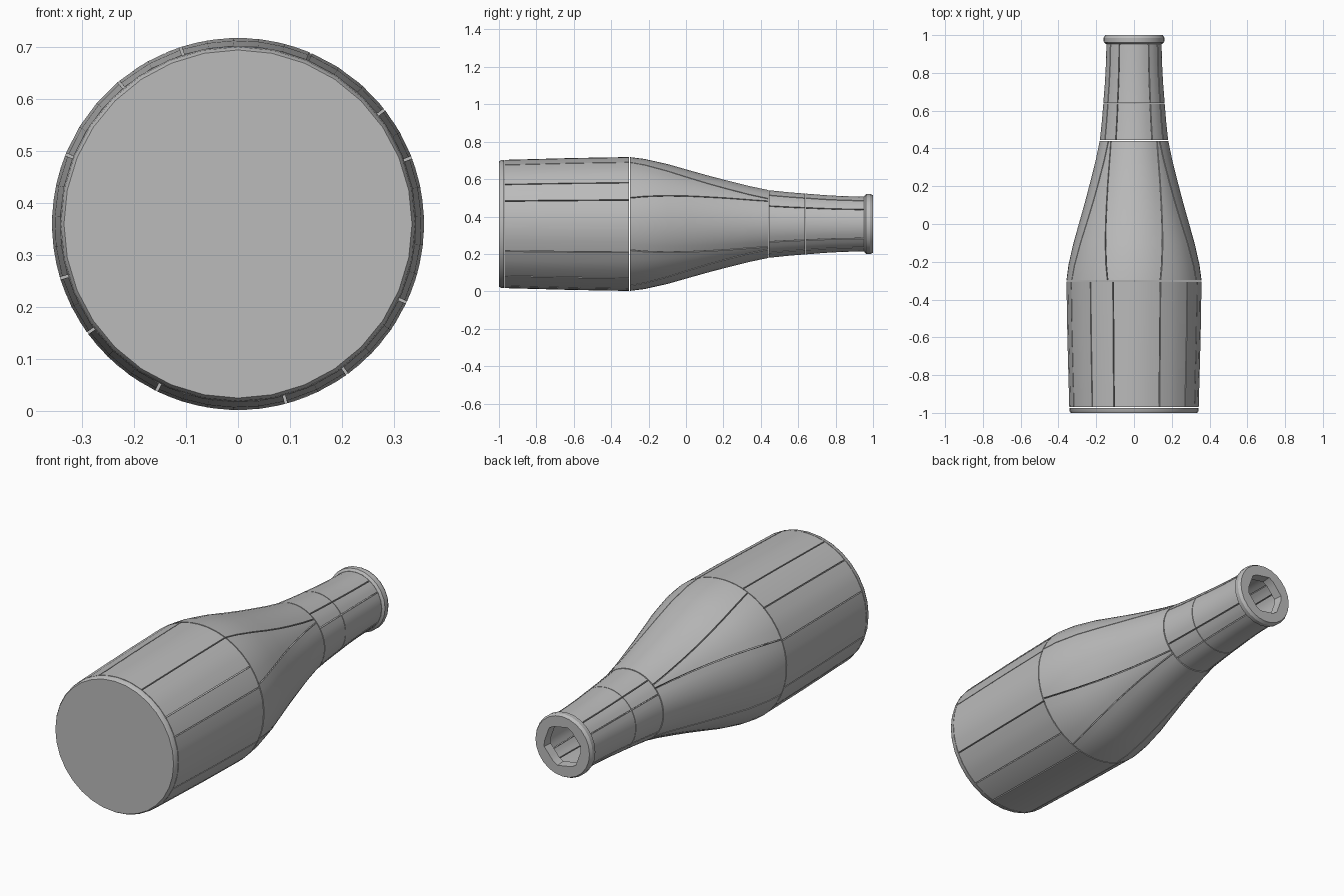
import bpy, bmesh, math

if "Cube" in bpy.data.objects:
    bpy.data.objects.remove(bpy.data.objects["Cube"])

CZ = 0.36        # height of the bottle's axis, which runs along y
GAP = 0.0025     # half width of the seams between panels

glass = bpy.data.materials.new("grey")
glass.diffuse_color = (0.5, 0.5, 0.5, 1)
glass.use_nodes = True
glass.node_tree.nodes["Principled BSDF"].inputs["Base Color"].default_value = glass.diffuse_color


def point(r, a, y):
    """Point at radius r and angle a (degrees) around the bottle axis."""
    a = math.radians(a)
    return (r * math.cos(a), y, CZ + r * math.sin(a))


def finish(bm, name, angle=30):
    bmesh.ops.recalc_face_normals(bm, faces=bm.faces)
    me = bpy.data.meshes.new(name)
    bm.to_mesh(me)
    bm.free()
    ob = bpy.data.objects.new(name, me)
    me.materials.append(glass)
    bpy.context.collection.objects.link(ob)
    bpy.context.view_layer.objects.active = ob
    ob.select_set(True)
    bpy.ops.object.shade_smooth_by_angle(angle=math.radians(angle))
    ob.select_set(False)
    return ob


def stave(bm, profile, start, end, thick):
    """Curved solid panel; start and end are (angle at first y, angle at last y)."""
    span = max(abs(end[0] - start[0]), abs(end[1] - start[1]))
    n = max(2, round(span / 9))
    y0, y1 = profile[0][0], profile[-1][0]
    layers = []
    for depth in (0, thick):
        rows = []
        for y, r in profile:
            t = (y - y0) / (y1 - y0)
            g = math.degrees(GAP / r)
            a = start[0] + (start[1] - start[0]) * t + g
            b = end[0] + (end[1] - end[0]) * t - g
            rows.append([bm.verts.new(point(r - depth, a + (b - a) * i / n, y))
                         for i in range(n + 1)])
        layers.append(rows)
    outer, inner = layers
    m = len(profile) - 1
    for j in range(m):
        for i in range(n):
            for L in layers:
                bm.faces.new((L[j][i], L[j][i + 1], L[j + 1][i + 1], L[j + 1][i]))
        for i in (0, n):
            bm.faces.new((outer[j][i], outer[j + 1][i], inner[j + 1][i], inner[j][i]))
    for j in (0, m):
        for i in range(n):
            bm.faces.new((outer[j][i], outer[j][i + 1], inner[j][i + 1], inner[j][i]))


def panels(name, profile, seams, thick):
    """Ring of staves; seams is a list of (first angle, last angle)."""
    bm = bmesh.new()
    for k, s in enumerate(seams):
        e = seams[(k + 1) % len(seams)]
        if k == len(seams) - 1:
            e = (e[0] + 360, e[1] + 360)
        stave(bm, profile, s, e, thick)
    return finish(bm, name)


# Base: chamfered plate closing the wide end
bm = bmesh.new()
N = 32
rings = [[bm.verts.new(point(r, 360 * i / N, y)) for i in range(N)]
         for y, r in ((-1, 0.335), (-0.99, 0.341), (-0.973, 0.343))]
for A, B in zip(rings, rings[1:]):
    for i in range(N):
        bm.faces.new((A[i], A[(i + 1) % N], B[(i + 1) % N], B[i]))
bm.faces.new(rings[0])
bm.faces.new(rings[-1])
finish(bm, "base")

# Body: twelve uneven straight panels
body_seams = [(a, a) for a in (21, 38, 67, 108, 130, 158, 197, 216, 244, 285, 306, 335)]
panels("body", [(-0.97, 0.343), (-0.6, 0.353), (-0.305, 0.358)], body_seams, 0.03)

# Shoulder: four widening panels with four narrowing wedges between them
shoulder = [(-0.3, 0.358), (-0.22, 0.348), (-0.1, 0.321), (0.02, 0.287),
            (0.12, 0.259), (0.22, 0.233), (0.34, 0.203), (0.44, 0.182)]
shoulder_seams = []
for q in range(4):
    shoulder_seams += [(90 * q + 23, 90 * q + 42), (90 * q + 67, 90 * q + 48)]
panels("shoulder", shoulder, shoulder_seams, 0.03)

# Neck: two bands of panels
neck_seams = [(90 * q + o, 90 * q + o) for q in range(4) for o in (32, 58)]
panels("lower_neck", [(0.445, 0.181), (0.54, 0.171), (0.637, 0.163)], neck_seams, 0.035)
panels("upper_neck", [(0.64, 0.163), (0.74, 0.155), (0.83, 0.150), (0.96, 0.146)],
       neck_seams, 0.03)

# Lip: faceted ring with a six-sided opening
bm = bmesh.new()
S = 24


def hexagon(r, a):
    return r * math.cos(math.pi / 6) / math.cos(math.radians((a + 10) % 60 - 30))


lip = []
for y, r in ((0.953, 0.148), (0.962, 0.160), (0.985, 0.161), (1.0, 0.153)):
    lip.append([bm.verts.new(point(r, 360 * i / S, y)) for i in range(S)])
for y, r in ((1.0, 0.112), (0.953, 0.108)):
    lip.append([bm.verts.new(point(hexagon(r, 360 * i / S), 360 * i / S, y))
                for i in range(S)])
for A, B in zip(lip, lip[1:] + lip[:1]):
    for i in range(S):
        bm.faces.new((A[i], A[(i + 1) % S], B[(i + 1) % S], B[i]))
finish(bm, "lip", 25)
